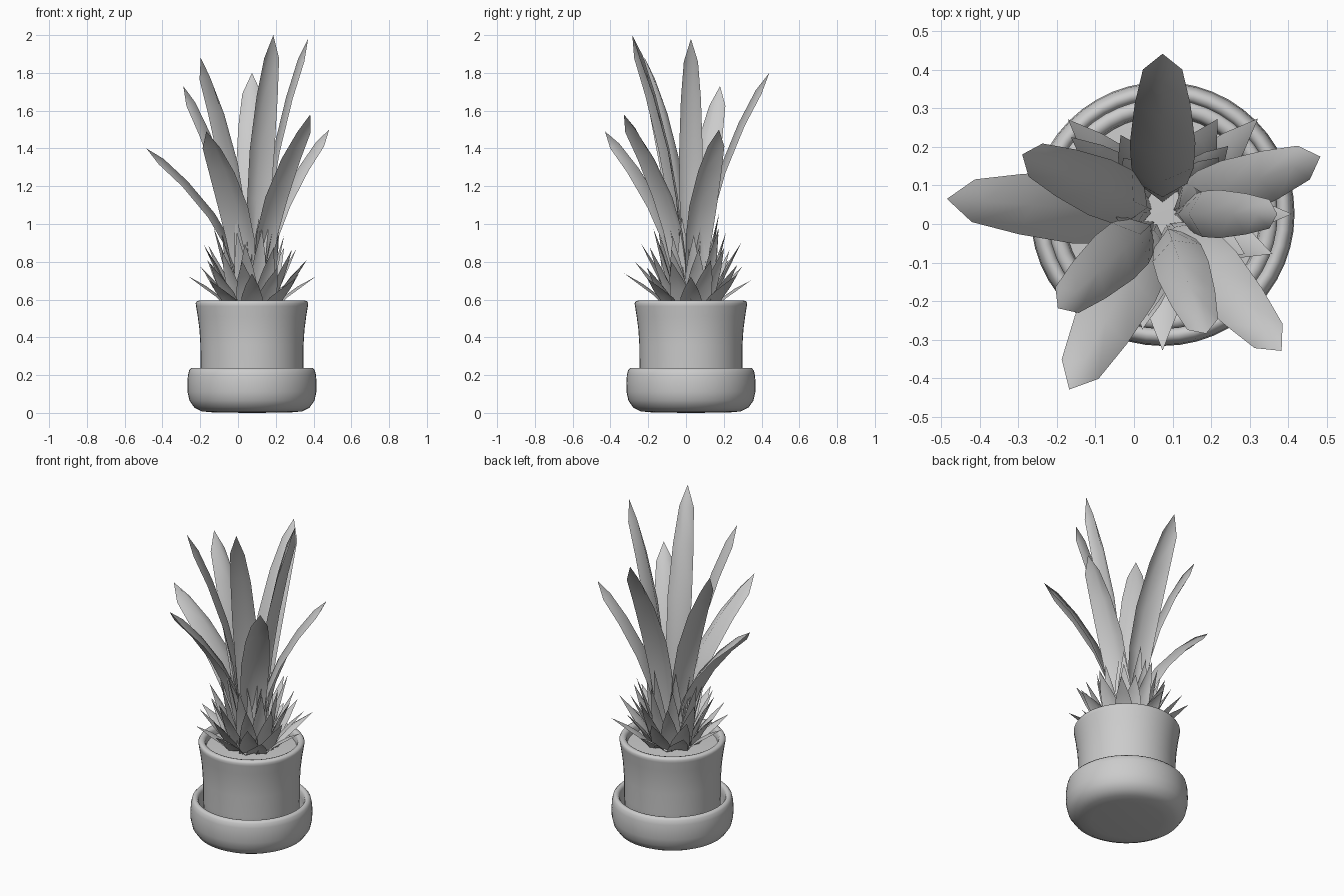
import bpy, math
from mathutils import Vector

if "Cube" in bpy.data.objects:
    bpy.data.objects.remove(bpy.data.objects["Cube"])

CX, CY = 0.074, 0.026   # pot axis


def make_object(name, verts, faces):
    me = bpy.data.meshes.new(name)
    me.from_pydata(verts, [], faces)
    me.validate()
    ob = bpy.data.objects.new(name, me)
    bpy.context.collection.objects.link(ob)
    me.shade_smooth()
    return ob


def lathe(name, profile, n=48):
    """Revolve an (r, z) profile about the pot axis; r = 0 ends become poles."""
    verts, faces, rings = [], [], []
    for r, z in profile:
        start = len(verts)
        count = 1 if r == 0 else n
        for i in range(count):
            a = 2 * math.pi * i / n
            verts.append((CX + r * math.cos(a), CY + r * math.sin(a), z))
        rings.append([start + (i % count) for i in range(n)])
    for lo, hi in zip(rings, rings[1:]):
        for i in range(n):
            j = (i + 1) % n
            f = [lo[i], lo[j], hi[j], hi[i]]
            faces.append(list(dict.fromkeys(f)))
    return make_object(name, verts, faces)


def add_blade(verts, faces, angle, r0, z0, r1, z1, width, shape, bend, depth):
    """Creased blade bending outward; shape lists (height fraction, width fraction)."""
    a = math.radians(angle)
    out, side = Vector((math.cos(a), math.sin(a), 0)), Vector((-math.sin(a), math.cos(a), 0))
    up, base = Vector((0, 0, 1)), Vector((CX, CY, 0))
    start = len(verts)
    for t, w in shape:
        p = base + out * (r0 + (r1 - r0) * t ** bend) + up * (z0 + (z1 - z0) * t)
        slope = (r1 - r0) * bend * max(t, 0.01) ** (bend - 1)
        normal = (up * slope - out * (z1 - z0)).normalized()
        for s in (-1, 0, 1):
            if w == 0 and s:
                continue
            # edges droop outward, the midrib is raised towards the axis
            lift = (0.4 - abs(s)) * depth * (w > 0)
            verts.append(p + side * (s * w * width / 2) + normal * lift)
    rows = len(shape) - 1
    for k in range(rows):
        b = start + 3 * k
        for s in (0, 1):
            if k == rows - 1:
                faces.append((b + s, b + s + 1, b + 3))
            else:
                faces.append((b + s, b + s + 1, b + s + 4, b + s + 3))


# saucer
lathe("saucer", [(0, 0.0), (0.2, 0.002), (0.265, 0.008), (0.305, 0.028), (0.331, 0.065),
                 (0.341, 0.11), (0.342, 0.16), (0.339, 0.2), (0.333, 0.225), (0.321, 0.238),
                 (0.306, 0.236), (0.297, 0.222), (0.294, 0.19), (0.292, 0.12),
                 (0.28, 0.08), (0, 0.08)])

# flower pot
lathe("pot", [(0, 0.085), (0.255, 0.085), (0.266, 0.12), (0.272, 0.24), (0.273, 0.36),
              (0.278, 0.44), (0.287, 0.51), (0.296, 0.565), (0.298, 0.58), (0.292, 0.591),
              (0.278, 0.595), (0.265, 0.591), (0.257, 0.578), (0.253, 0.55), (0.25, 0.5)])

# soil
lathe("soil", [(0.253, 0.55), (0.15, 0.555), (0, 0.56)])

# long leaves: angle, tip radius, tip height, width
LONG = [(90, .415, 1.80, .17), (157, .395, 1.73, .155), (176, .56, 1.40, .185),
        (222, .365, 1.88, .15), (242, .515, 1.49, .18), (290, .33, 2.00, .14),
        (311, .47, 1.58, .16), (0, .297, 1.98, .125), (20, .435, 1.50, .155)]
LEAF = [(0, .55), (.2, .75), (.4, .95), (.58, 1), (.78, .85), (.92, .6), (1, 0)]
verts, faces = [], []
for ang, r, z, w in LONG:
    add_blade(verts, faces, ang, 0.045, 0.56, r, z, w, LEAF, 2.1, 0.036)
make_object("long_leaves", verts, faces)

# short spiky leaves in rings: count, first angle, base radius, tip radius, tip height, width
SPIKES = [(8, 0, .13, .335, .72, .12), (9, 20, .12, .29, .79, .12), (10, 10, .10, .25, .88, .11),
          (9, 5, .085, .19, .96, .10), (7, 30, .06, .135, 1.04, .10)]
SPIKE = [(0, 1), (.35, .9), (.65, .6), (1, 0)]
verts, faces = [], []
for count, first, r0, r1, z1, w in SPIKES:
    for i in range(count):
        wob = 0.02 * math.sin(i * 2.3 + first)
        add_blade(verts, faces, first + 360 * i / count, r0, 0.565,
                  r1 + wob, z1 + wob, w, SPIKE, 1.3, 0.015)
make_object("short_leaves", verts, faces)
